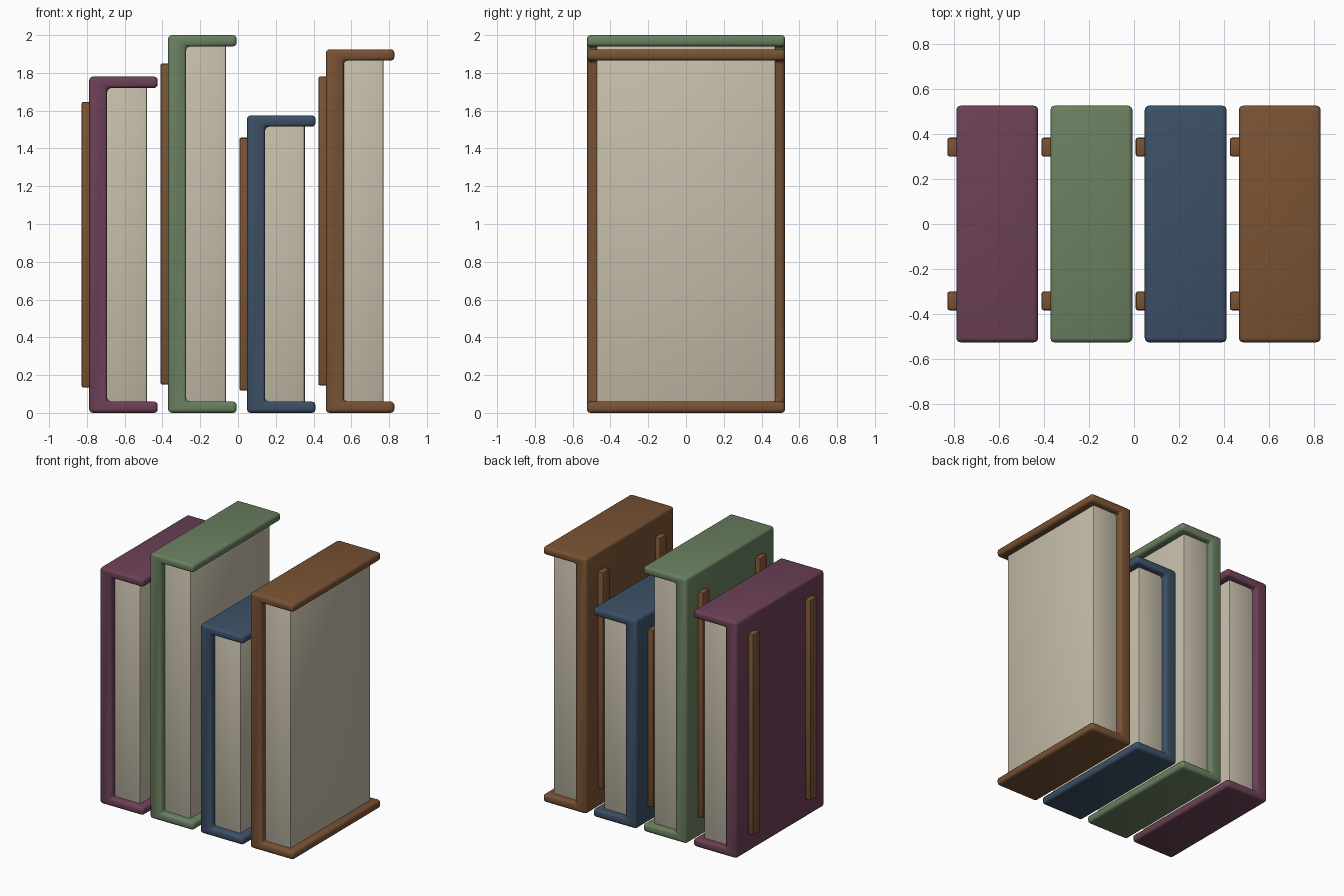
import bpy, bmesh

if "Cube" in bpy.data.objects:
    bpy.data.objects.remove(bpy.data.objects["Cube"])


def material(name, rgb):
    m = bpy.data.materials.new(name)
    m.diffuse_color = (*rgb, 1.0)
    m.use_nodes = True
    m.node_tree.nodes["Principled BSDF"].inputs["Base Color"].default_value = m.diffuse_color
    return m


PLUM = material("plum cover", (0.15, 0.052, 0.093))
GREEN = material("sage cover", (0.145, 0.215, 0.118))
BLUE = material("navy cover", (0.045, 0.08, 0.132))
BROWN = material("brown leather", (0.19, 0.085, 0.034))
PAPER = material("paper", (0.56, 0.51, 0.40))


def extrude_profile(name, points, y0, y1, mat, bevel, segments):
    """Extrude an x-z outline along y and round its edges."""
    bm = bmesh.new()
    face = bm.faces.new([bm.verts.new((x, y0, z)) for x, z in points])
    out = bmesh.ops.extrude_face_region(bm, geom=[face])
    verts = [v for v in out["geom"] if isinstance(v, bmesh.types.BMVert)]
    bmesh.ops.translate(bm, verts=verts, vec=(0, y1 - y0, 0))
    bmesh.ops.recalc_face_normals(bm, faces=bm.faces)
    mesh = bpy.data.meshes.new(name)
    bm.to_mesh(mesh)
    bm.free()
    mesh.materials.append(mat)
    obj = bpy.data.objects.new(name, mesh)
    bpy.context.collection.objects.link(obj)
    mod = obj.modifiers.new("rounded edges", "BEVEL")
    mod.width, mod.segments = bevel, segments
    bpy.ops.object.select_all(action="DESELECT")
    obj.select_set(True)
    bpy.context.view_layer.objects.active = obj
    bpy.ops.object.modifier_apply(modifier=mod.name)
    bpy.ops.object.shade_smooth_by_angle()
    return obj


def box(name, x0, x1, y0, y1, z0, z1, mat, bevel, segments=2):
    outline = [(x0, z0), (x1, z0), (x1, z1), (x0, z1)]
    return extrude_profile(name, outline, y0, y1, mat, bevel, segments)


WIDTH, DEPTH, BOARD, SPINE = 0.363, 0.525, 0.06, 0.095


def book(label, x, height, mat):
    x1, xs, zt = x + WIDTH, x + SPINE, height - BOARD
    # C-shaped cover: thick side plus top and bottom boards
    outline = [(x, 0), (x1, 0), (x1, BOARD), (xs, BOARD),
               (xs, zt), (x1, zt), (x1, height), (x, height)]
    extrude_profile(label + "_cover", outline, -DEPTH, DEPTH, mat, 0.02, 3)
    # page block set back from the cover edges
    box(label + "_pages", xs - 0.03, x1 - 0.057, -0.475, 0.475,
        BOARD - 0.02, zt + 0.02, PAPER, 0.01)
    # two raised leather bands
    for side, yc in (("front", -0.341), ("back", 0.341)):
        box(f"{label}_{side}_band", x - 0.04, x + 0.02, yc - 0.042, yc + 0.042,
            height * 0.075, height * 0.925, BROWN, 0.01)


books = [("plum_book", 1.78, PLUM), ("green_book", 2.0, GREEN),
         ("blue_book", 1.575, BLUE), ("brown_book", 1.925, BROWN)]
for i, (label, height, mat) in enumerate(books):
    book(label, -0.788 + i * 0.4177, height, mat)
